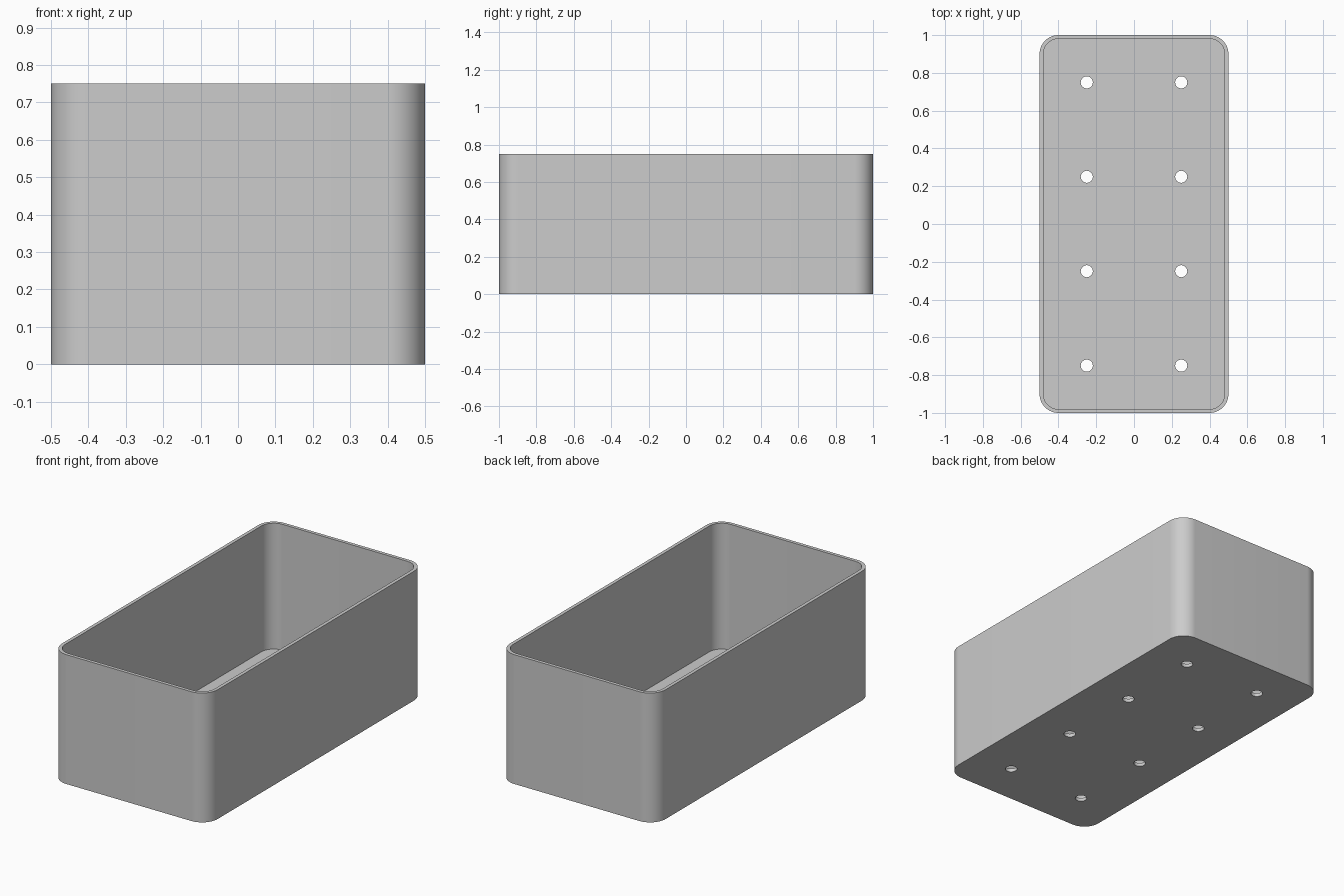
import bpy, bmesh
from math import cos, sin, pi, radians

LENGTH, WIDTH, HEIGHT = 2.0, 1.0, 0.75
WALL, FLOOR, CORNER = 0.02, 0.02, 0.1
HOLE_RADIUS = 0.032

cube = bpy.data.objects.get("Cube")
if cube:
    bpy.data.objects.remove(cube, do_unlink=True)

grey = bpy.data.materials.new("plain grey")
grey.use_nodes = True
colour = (0.604, 0.604, 0.604, 1)
grey.diffuse_color = colour
grey.node_tree.nodes["Principled BSDF"].inputs["Base Color"].default_value = colour


def rounded_outline(width, length, radius, steps=16):
    """Points around a rectangle with rounded corners."""
    points = []
    corners = [(1, 1), (-1, 1), (-1, -1), (1, -1)]
    for quarter, (sx, sy) in enumerate(corners):
        for i in range(steps + 1):
            a = (quarter + i / steps) * pi / 2
            points.append((sx * (width / 2 - radius) + radius * cos(a),
                           sy * (length / 2 - radius) + radius * sin(a)))
    return points


def circle_outline(x, y, radius, steps=32):
    return [(x + radius * cos(2 * pi * i / steps),
             y + radius * sin(2 * pi * i / steps)) for i in range(steps)]


def add_prism(bm, outline, bottom, top):
    """Closed prism standing on an outline."""
    low = [bm.verts.new((x, y, bottom)) for x, y in outline]
    high = [bm.verts.new((x, y, top)) for x, y in outline]
    bm.faces.new(low[::-1])
    bm.faces.new(high)
    for i in range(len(low)):
        j = (i + 1) % len(low)
        bm.faces.new((low[i], low[j], high[j], high[i]))


def make_object(name, bm):
    mesh = bpy.data.meshes.new(name)
    bm.to_mesh(mesh)
    bm.free()
    mesh.materials.append(grey)
    obj = bpy.data.objects.new(name, mesh)
    bpy.context.collection.objects.link(obj)
    return obj


# Outer body
bm = bmesh.new()
add_prism(bm, rounded_outline(WIDTH, LENGTH, CORNER), 0, HEIGHT)
box = make_object("planter_box", bm)

# Hollow inside
bm = bmesh.new()
add_prism(bm, rounded_outline(WIDTH - 2 * WALL, LENGTH - 2 * WALL, CORNER - WALL),
          FLOOR, HEIGHT + 0.1)
cavity = make_object("cavity_cutter", bm)

# Drainage holes, two columns of four
bm = bmesh.new()
for x in (-0.25, 0.25):
    for row in range(4):
        add_prism(bm, circle_outline(x, -0.75 + 0.5 * row, HOLE_RADIUS), -0.1, 0.1)
holes = make_object("drain_hole_cutter", bm)

# Cut the box
for cutter in (cavity, holes):
    cutter.hide_render = True
    cutter.hide_set(True)
    cut = box.modifiers.new(cutter.name, 'BOOLEAN')
    cut.operation = 'DIFFERENCE'
    cut.solver = 'EXACT'
    cut.object = cutter

# Bake the cuts and drop the cutters
bpy.context.view_layer.update()
cut_mesh = bpy.data.meshes.new_from_object(
    box.evaluated_get(bpy.context.evaluated_depsgraph_get()))
box.modifiers.clear()
box.data = cut_mesh
for cutter in (cavity, holes):
    bpy.data.objects.remove(cutter, do_unlink=True)

# Smooth corners, sharp rims
bpy.ops.object.select_all(action='DESELECT')
box.select_set(True)
bpy.context.view_layer.objects.active = box
bpy.ops.object.shade_smooth_by_angle(angle=radians(30))
